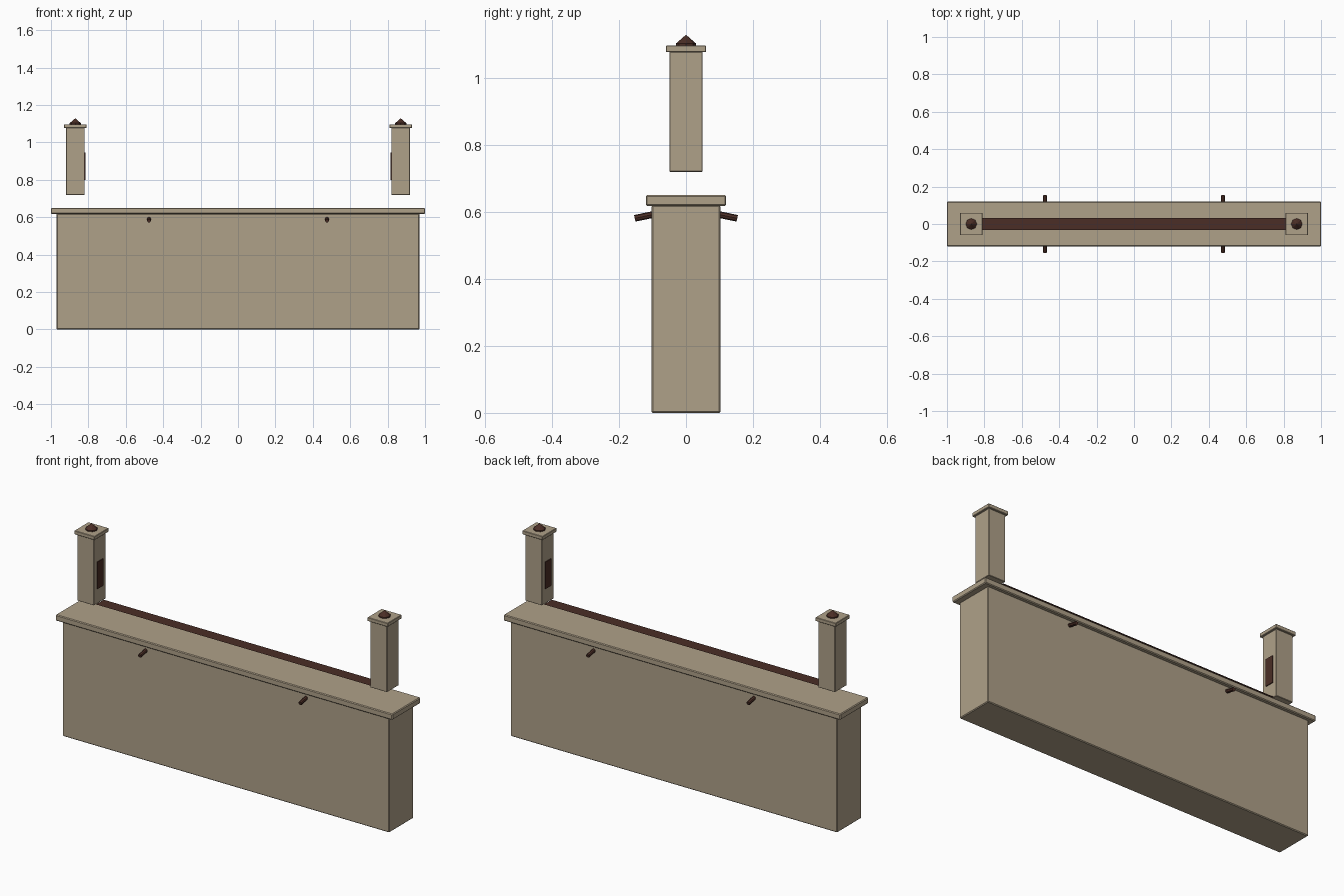
import bpy, bmesh, math
from mathutils import Vector

if "Cube" in bpy.data.objects:
    bpy.data.objects.remove(bpy.data.objects["Cube"])


def material(name, rgb):
    m = bpy.data.materials.new(name)
    m.diffuse_color = (*rgb, 1.0)
    m.use_nodes = True
    m.node_tree.nodes["Principled BSDF"].inputs["Base Color"].default_value = m.diffuse_color
    return m


STONE = material("warm stone", (0.43, 0.355, 0.25))
BROWN = material("dark brown", (0.07, 0.027, 0.019))


def finish(name, bm, mat):
    me = bpy.data.meshes.new(name)
    bm.to_mesh(me)
    bm.free()
    ob = bpy.data.objects.new(name, me)
    bpy.context.collection.objects.link(ob)
    me.materials.append(mat)
    return ob


def box(name, lo, hi, mat, bevel=0.0):
    bm = bmesh.new()
    bmesh.ops.create_cube(bm, size=1)
    lo, hi = Vector(lo), Vector(hi)
    for v in bm.verts:
        v.co = Vector((lo[i] + (v.co[i] + 0.5) * (hi[i] - lo[i]) for i in range(3)))
    if bevel:
        bmesh.ops.bevel(bm, geom=bm.edges[:], offset=bevel, segments=1, affect='EDGES')
    return finish(name, bm, mat)


def cone(name, r1, r2, p, q, mat, sides=8):
    # tapered prism running from point p to point q
    p, q = Vector(p), Vector(q)
    bm = bmesh.new()
    bmesh.ops.create_cone(bm, cap_ends=True, segments=sides, radius1=r1, radius2=r2,
                          depth=(q - p).length)
    rot = (q - p).to_track_quat('Z', 'Y')
    for v in bm.verts:
        v.co = rot @ v.co + (p + q) / 2
    bmesh.ops.remove_doubles(bm, verts=bm.verts[:], dist=1e-5)
    return finish(name, bm, mat)


# low wall and its coping
box("wall_body", (-0.97, -0.103, 0), (0.97, 0.103, 0.62), STONE, 0.004)
box("wall_coping", (-1, -0.12, 0.618), (1, 0.12, 0.65), STONE, 0.004)

# paper-thin strip between the posts
bm = bmesh.new()
bm.faces.new([bm.verts.new((x, y, 0.72)) for x, y in
              ((-0.82, -0.033), (0.82, -0.033), (0.82, 0.033), (-0.82, 0.033))])
finish("top_strip", bm, BROWN)

for side, s in (("left", -1), ("right", 1)):
    cx = 0.87 * s
    # end post with cap and pointed finial
    box(side + "_post", (cx - 0.05, -0.05, 0.72), (cx + 0.05, 0.05, 1.078), STONE, 0.002)
    box(side + "_post_cap", (cx - 0.06, -0.06, 1.077), (cx + 0.06, 0.06, 1.097), STONE, 0.002)
    cone(side + "_finial_base", 0.03, 0.03, (cx, 0, 1.09), (cx, 0, 1.103), BROWN)
    cone(side + "_finial_tip", 0.03, 0.0, (cx, 0, 1.103), (cx, 0, 1.129), BROWN)
    # dark panel on the inner face of the post
    xs = sorted((0.816 * s, 0.822 * s))
    box(side + "_post_panel", (xs[0], -0.025, 0.80), (xs[1], 0.025, 0.945), BROWN)
    # drain spouts on front and back, sloping down outwards
    for face, f in (("front", -1), ("back", 1)):
        x = 0.476 * s
        cone(f"{face}_{side}_spout", 0.01, 0.01, (x, 0.09 * f, 0.594),
             (x, 0.153 * f, 0.581), BROWN)
